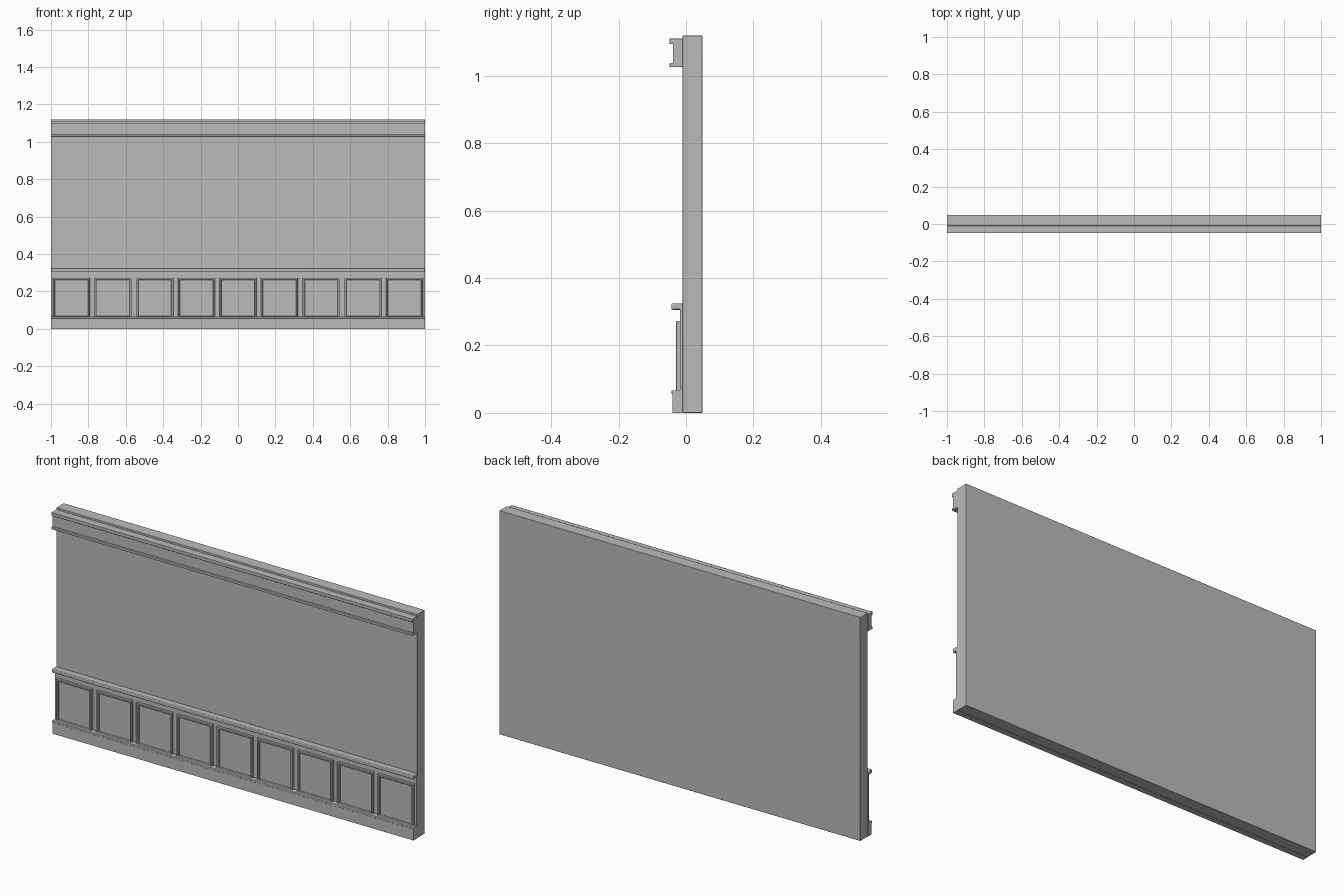
import bpy
import bmesh
from mathutils import Matrix, Vector

if "Cube" in bpy.data.objects:
    bpy.data.objects.remove(bpy.data.objects["Cube"], do_unlink=True)

GREY = (0.5, 0.5, 0.5, 1.0)
plaster = bpy.data.materials.new("plain_grey")
plaster.use_nodes = True
plaster.diffuse_color = GREY
plaster.node_tree.nodes["Principled BSDF"].inputs["Base Color"].default_value = GREY


def finish(name, bm, bevel=0.0):
    """Turn a bmesh into an object with soft edges."""
    bmesh.ops.recalc_face_normals(bm, faces=bm.faces)
    mesh = bpy.data.meshes.new(name)
    bm.to_mesh(mesh)
    bm.free()
    mesh.materials.append(plaster)
    obj = bpy.data.objects.new(name, mesh)
    bpy.context.collection.objects.link(obj)
    if bevel:
        mod = obj.modifiers.new("soft_edges", "BEVEL")
        mod.width = bevel
        mod.segments = 2
    bpy.ops.object.select_all(action="DESELECT")
    obj.select_set(True)
    bpy.context.view_layer.objects.active = obj
    bpy.ops.object.shade_smooth_by_angle()


def box(name, x, y, z, bevel=0.0):
    """Box from (low, high) pairs."""
    bm = bmesh.new()
    ends = (x, y, z)
    size = Vector([b - a for a, b in ends])
    centre = Vector([(a + b) / 2 for a, b in ends])
    bmesh.ops.create_cube(bm, size=1, matrix=Matrix.LocRotScale(centre, None, size))
    finish(name, bm, bevel)


def panel_frame(name, x, y, z, rim):
    """Thin raised rectangular moulding with an open middle."""
    bm = bmesh.new()

    def loop(inset, depth):
        a, b, lo, hi = x[0] + inset, x[1] - inset, z[0] + inset, z[1] - inset
        return [bm.verts.new((px, depth, pz)) for px, pz in ((a, lo), (b, lo), (b, hi), (a, hi))]

    slope = rim * 0.2
    loops = [loop(0, y[1]), loop(0, y[0] + slope), loop(slope, y[0]),
             loop(rim - slope, y[0]), loop(rim, y[0] + slope), loop(rim, y[1])]
    for one, two in zip(loops, loops[1:] + loops[:1]):
        for i in range(4):
            j = (i + 1) % 4
            bm.faces.new((one[i], one[j], two[j], two[i]))
    finish(name, bm)


FULL = (-1, 1)
WALL_FRONT = -0.01

# Main wall slab
box("wall", FULL, (WALL_FRONT, 0.049), (0, 1.12), 0.002)

# Crown moulding: core between two lips
box("crown_core", FULL, (-0.039, WALL_FRONT), (1.03, 1.105))
box("crown_upper_lip", FULL, (-0.049, WALL_FRONT), (1.094, 1.111), 0.002)
box("crown_lower_lip", FULL, (-0.049, WALL_FRONT), (1.026, 1.038), 0.002)

# Lower wall panelling, chair rail and baseboard
box("wainscot_back", FULL, (-0.018, WALL_FRONT), (0, 0.315))
box("chair_rail", FULL, (-0.043, WALL_FRONT), (0.306, 0.325), 0.003)
box("baseboard", FULL, (-0.04, WALL_FRONT), (0, 0.06))
box("baseboard_cap", FULL, (-0.043, WALL_FRONT), (0.056, 0.067), 0.002)

# Row of raised panel frames
COUNT, PITCH, HALF = 9, 0.2225, 0.099
for i in range(COUNT):
    middle = (i - (COUNT - 1) / 2) * PITCH
    panel_frame(f"panel_frame_{i + 1}", (middle - HALF, middle + HALF),
                (-0.03, -0.018), (0.058, 0.273), 0.011)
